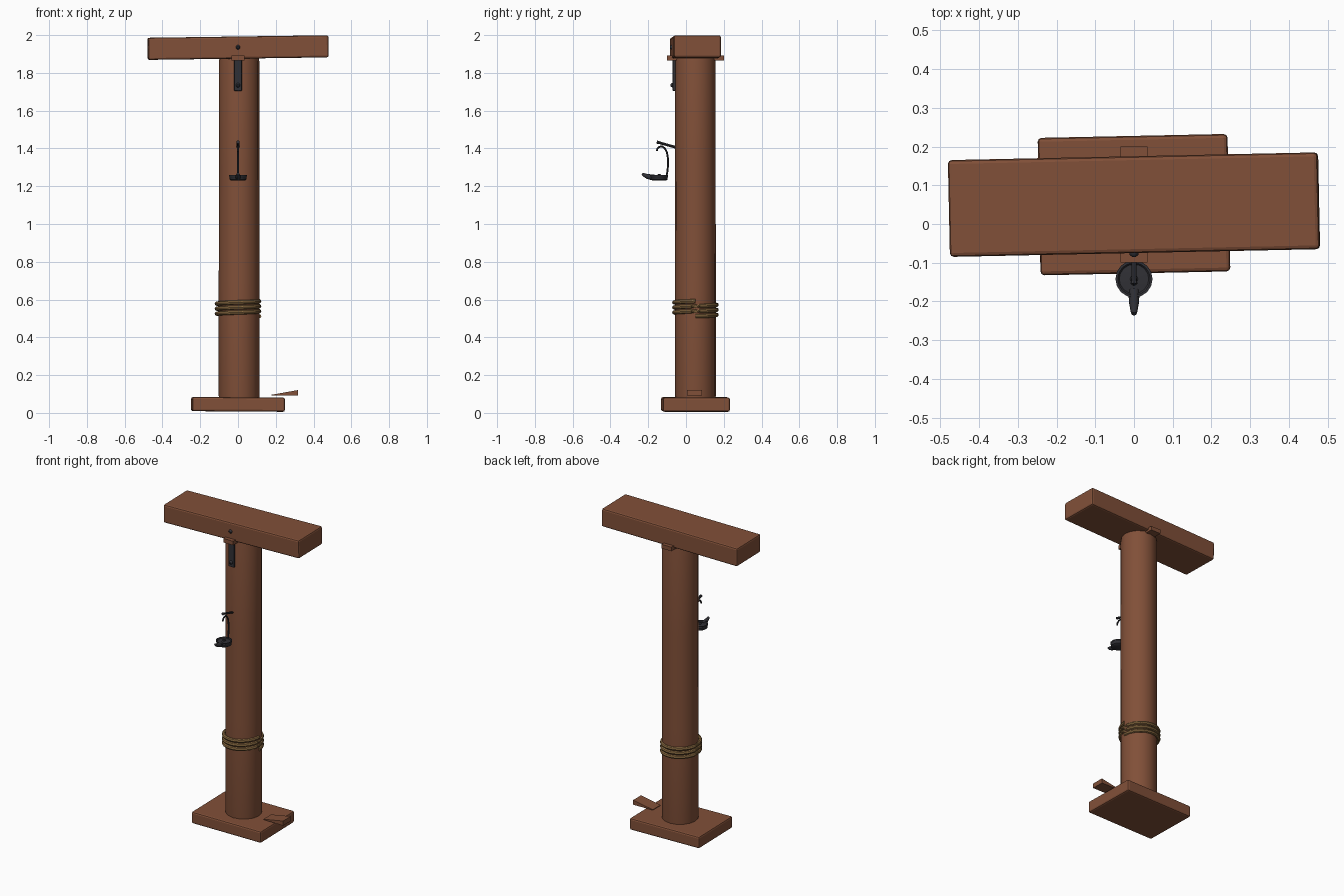
import bpy, bmesh
from math import radians, pi, cos, sin
from mathutils import Matrix, Vector

cube = bpy.data.objects.get("Cube")
if cube:
    bpy.data.objects.remove(cube)


def material(name, color, rough):
    m = bpy.data.materials.new(name)
    m.use_nodes = True
    m.diffuse_color = (*color, 1)
    shader = m.node_tree.nodes["Principled BSDF"]
    shader.inputs["Base Color"].default_value = (*color, 1)
    shader.inputs["Roughness"].default_value = rough
    return m


WOOD = material("brown wood", (0.22, 0.08, 0.04), 0.8)
ROPE = material("tan rope", (0.26, 0.15, 0.055), 0.9)
IRON = material("dark iron", (0.03, 0.03, 0.036), 0.6)


def finish(name, bm, mat, bevel=0, smooth=True):
    bmesh.ops.recalc_face_normals(bm, faces=bm.faces)
    mesh = bpy.data.meshes.new(name)
    bm.to_mesh(mesh)
    bm.free()
    mesh.materials.append(mat)
    ob = bpy.data.objects.new(name, mesh)
    bpy.context.collection.objects.link(ob)
    if bevel:
        mod = ob.modifiers.new("Bevel", "BEVEL")
        mod.width = bevel
        mod.segments = 2
    if smooth:
        bpy.ops.object.select_all(action="DESELECT")
        ob.select_set(True)
        bpy.context.view_layer.objects.active = ob
        bpy.ops.object.shade_smooth_by_angle(angle=radians(40))
    return ob


def box(name, center, size, mat, bevel=0, turn=0, tilt=0):
    bm = bmesh.new()
    bmesh.ops.create_cube(bm, size=1)
    bm.transform(Matrix.Diagonal((*size, 1)))
    ob = finish(name, bm, mat, bevel, False)
    ob.location = center
    ob.rotation_euler = (0, radians(tilt), radians(turn))
    return ob


def lathe(name, center, profile, mat, sides, axis_y=False):
    """Closed solid of revolution from (radius, height) pairs."""
    bm = bmesh.new()
    rings = [[bm.verts.new((r * cos(2 * pi * i / sides), r * sin(2 * pi * i / sides), z))
              for i in range(sides)] for r, z in profile]
    for a, b in zip(rings, rings[1:]):
        for i in range(sides):
            j = (i + 1) % sides
            bm.faces.new((a[i], a[j], b[j], b[i]))
    bm.faces.new(rings[0])
    bm.faces.new(rings[-1])
    if axis_y:
        bm.transform(Matrix.Rotation(radians(90), 4, "X"))
    ob = finish(name, bm, mat)
    ob.location = center
    return ob


def tube(name, points, radii, mat, sides=8):
    """Round tube swept along points, with a radius at each point."""
    bm = bmesh.new()
    pts = [Vector(p) for p in points]
    rings = []
    for k, p in enumerate(pts):
        d = (pts[min(k + 1, len(pts) - 1)] - pts[max(k - 1, 0)]).normalized()
        ref = Vector((1, 0, 0)) if abs(d.x) < 1e-4 else Vector((0, 0, 1))
        u = d.cross(ref).normalized()
        v = d.cross(u)
        rings.append([bm.verts.new(p + radii[k] * (u * cos(2 * pi * i / sides) + v * sin(2 * pi * i / sides)))
                      for i in range(sides)])
    for a, b in zip(rings, rings[1:]):
        for i in range(sides):
            j = (i + 1) % sides
            bm.faces.new((a[i], a[j], b[j], b[i]))
    bm.faces.new(rings[0])
    bm.faces.new(rings[-1])
    return finish(name, bm, mat)


# Timber frame
MID_Y = 0.05
box("sill_plank", (0, MID_Y, 0.045), (0.49, 0.355, 0.075), WOOD, 0.01, 1.2, 0.4)
box("cap_beam", (0, MID_Y, 1.934), (0.955, 0.25, 0.117), WOOD, 0.01, 1.2, -0.8)
lathe("post", (0.006, MID_Y, 0), [(0.103, 0.06), (0.108, 0.09), (0.108, 0.7), (0.107, 1.3),
                                  (0.107, 1.86), (0.102, 1.89)], WOOD, 16)

# Shims under the beam, front and back
for name, y in (("front_shim", -0.05), ("back_shim", 0.15)):
    box(name, (0, y, 1.878), (0.07, 0.1, 0.026), WOOD)

# Loose wedge, thin towards the post
wedge = box("floor_wedge", (0.248, 0.045, 0.106), (0.14, 0.08, 0.03), WOOD)
for v in wedge.data.vertices:
    if v.co.x < 0:
        v.co.z = -0.013 if v.co.z < 0 else -0.01

# Three turns of rope
steps = 96
turns = [6 * pi * i / steps for i in range(steps + 1)]
tube("rope_wrap", [(0.112 * cos(a), MID_Y + 0.112 * sin(a), 0.512 + 0.0265 * a / (2 * pi)) for a in turns],
     [0.0115] * (steps + 1), ROPE)

# Iron strap and bolts
box("iron_strap", (0, -0.063, 1.79), (0.04, 0.016, 0.17), IRON, 0.003)
dome = [(0.012, 0), (0.011, 0.006), (0.005, 0.011)]
lathe("strap_bolt", (0, -0.071, 1.735), dome, IRON, 10, True)
lathe("beam_bolt", (0, -0.074, 1.936), dome, IRON, 10, True)

# Peg that carries the lamp
tube("lamp_peg", [(0, -0.04, 1.402), (0, -0.14, 1.43), (0, -0.155, 1.434)], [0.007, 0.007, 0.009], IRON)

# Oil lamp: hook, dish and spout
hook = [(-0.155, 1.386), (-0.151, 1.4), (-0.14, 1.409), (-0.126, 1.411), (-0.112, 1.4), (-0.101, 1.38),
        (-0.096, 1.35), (-0.095, 1.315), (-0.098, 1.28), (-0.104, 1.25)]
tube("lamp_hook", [(0, y, z) for y, z in hook], [0.005] * len(hook), IRON)
lathe("lamp_dish", (0, -0.142, 0), [(0.037, 1.23), (0.044, 1.235), (0.046, 1.25), (0.048, 1.252),
                                    (0.048, 1.26), (0.042, 1.26), (0.038, 1.255), (0.012, 1.257)], IRON, 16)
lathe("lamp_knob", (0, -0.142, 1.256), [(0.01, 0), (0.01, 0.005), (0.005, 0.009)], IRON, 10)
tube("lamp_spout", [(0, -0.17, 1.245), (0, -0.205, 1.252), (0, -0.225, 1.261), (0, -0.232, 1.266)],
     [0.016, 0.013, 0.009, 0.007], IRON, 10)
